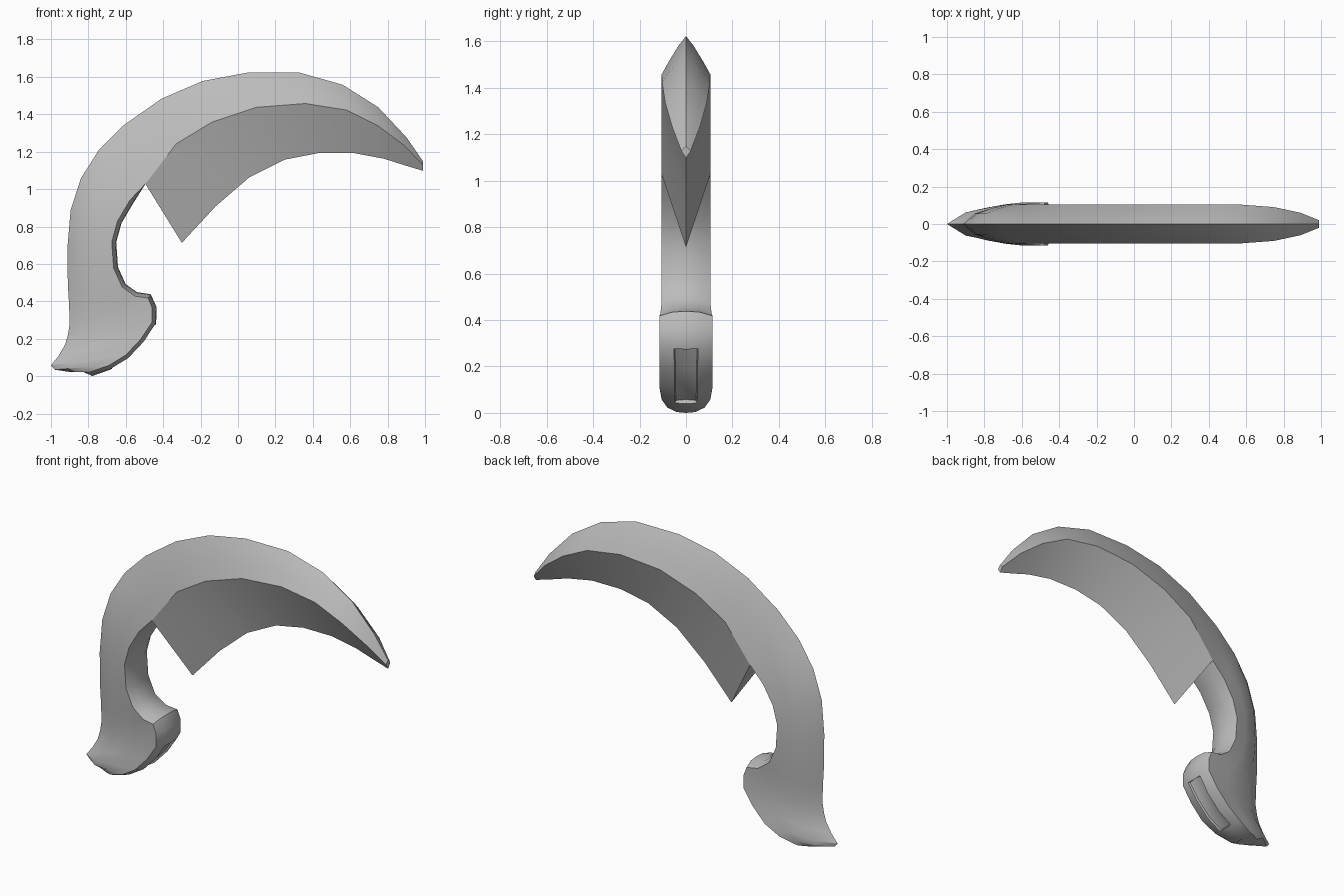
import bpy
import bmesh
import math
from mathutils import Vector

old = bpy.data.objects.get("Cube")
if old:
    bpy.data.objects.remove(old, do_unlink=True)

# Single plain colour
horn = bpy.data.materials.new("grey_horn")
horn.use_nodes = True
colour = (0.5, 0.5, 0.5, 1)
horn.diffuse_color = colour
horn.node_tree.nodes["Principled BSDF"].inputs["Base Color"].default_value = colour

# Blade stations, tip to root: spine (x, z), widest edge (x, z), cutting edge (x, z), half width
blade = [
    (.99, 1.15, .99, 1.13, .99, 1.1, .02),
    (.9, 1.28, .89, 1.235, .89, 1.13, .06),
    (.75, 1.44, .75, 1.34, .78, 1.165, .09),
    (.56, 1.56, .58, 1.425, .62, 1.195, .103),
    (.33, 1.625, .36, 1.46, .43, 1.195, .105),
    (.05, 1.625, .1, 1.44, .25, 1.16, .105),
    (-.19, 1.58, -.14, 1.36, .06, 1.065, .105),
    (-.41, 1.485, -.33, 1.245, -.12, .91, .105),
    (-.61, 1.345, -.495, 1.03, -.3, .715, .105),
]
# Grip stations, root to butt: spine (x, z), inner edge (x, z), half width
grip = [
    (-.61, 1.345, -.495, 1.03, .105),
    (-.745, 1.21, -.58, .94, .105),
    (-.84, 1.06, -.645, .83, .105),
    (-.895, .89, -.675, .72, .105),
    (-.912, .69, -.665, .58, .105),
    (-.91, .5, -.62, .48, .105),
    (-.903, .38, -.55, .43, .11),
    (-.9, .28, -.48, .42, .115),
    (-.91, .22, -.46, .37, .115),
    (-.925, .17, -.46, .29, .115),
    (-.96, .11, -.52, .2, .115),
    (-1, .06, -.6, .115, .115),
    (-.98, .037, -.69, .06, .105),
    (-.9, .025, -.79, .025, .08),
]


def ring(spine, edge, shoulder, inner, width, fullness):
    """Closed cross-section: spine, flank, widest edge, shoulder, inner line, mirrored."""
    half = [(spine, 0)]
    for f in (.25, .65, 1):
        half.append((spine.lerp(edge, f), width * f ** fullness))
    half.append((shoulder, width * .5))
    points = half + [(inner, 0)] + [(p, -y) for p, y in reversed(half[1:])]
    return [Vector((p.x, y, p.y)) for p, y in points]


rings = []
for ox, oz, mx, mz, ix, iz, w in blade:
    o, m, i = Vector((ox, oz)), Vector((mx, mz)), Vector((ix, iz))
    rings.append(ring(o, m, m.lerp(i, .5), i, w, .85))

# Grip faces inward with a gently rounded strip
for k, (ox, oz, mx, mz, w) in enumerate(grip):
    o, m = Vector((ox, oz)), Vector((mx, mz))
    before, after = grip[max(k - 1, 0)], grip[min(k + 1, len(grip) - 1)]
    along = Vector((after[2] - before[2], after[3] - before[3])).normalized()
    out = Vector((-along.y, along.x))
    bulge = 0 if k == 0 else .02
    fullness = .85 if k == 0 else .6 if k == 1 else .45
    rings.append(ring(o, m, m + out * bulge, m + out * bulge * 1.2, w, fullness))

# Loft the stations into one skin and cap the ends
bm = bmesh.new()
loops = [[bm.verts.new(p) for p in r] for r in rings]
count = len(loops[0])
middle = count // 2
groove = []
for k in range(len(loops) - 1):
    a, b = loops[k], loops[k + 1]
    for j in range(count):
        n = (j + 1) % count
        face = bm.faces.new((a[j], a[n], b[n], b[j]))
        station = k - len(blade)
        if j in (middle - 1, middle) and 9 <= station < len(grip) - 2:
            groove.append(face)
bm.faces.new(loops[0])
bm.faces.new(list(reversed(loops[-1])))
bmesh.ops.recalc_face_normals(bm, faces=bm.faces[:])

# Shallow groove sunk into the underside of the butt
bmesh.ops.inset_region(bm, faces=groove, thickness=.008, depth=0)
bmesh.ops.inset_region(bm, faces=groove, thickness=.004, depth=-.012)
bm.normal_update()
sunk = {v for f in groove for v in f.verts if abs(v.co.y) < .005}
for v in sunk:
    v.co -= v.normal * .014

bmesh.ops.remove_doubles(bm, verts=bm.verts[:], dist=.0005)
bmesh.ops.recalc_face_normals(bm, faces=bm.faces[:])

# Rest the lowest point on the ground
low = min(v.co.z for v in bm.verts)
bmesh.ops.translate(bm, verts=bm.verts[:], vec=(0, 0, -low))

mesh = bpy.data.meshes.new("claw")
bm.to_mesh(mesh)
bm.free()
mesh.materials.append(horn)
claw = bpy.data.objects.new("claw", mesh)
bpy.context.collection.objects.link(claw)
bpy.context.view_layer.objects.active = claw
claw.select_set(True)
bpy.ops.object.shade_smooth_by_angle(angle=math.radians(35))
